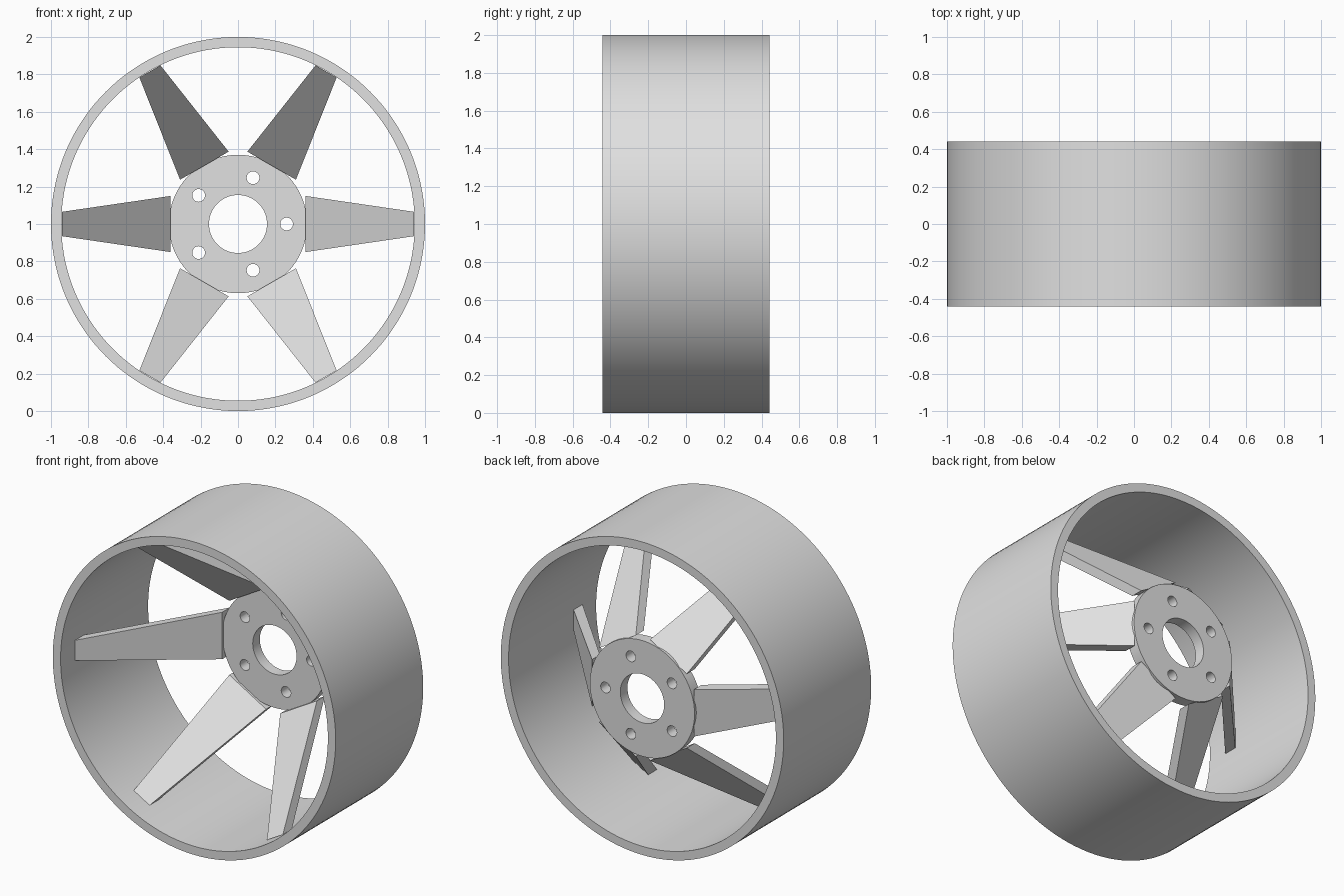
import bpy, bmesh, math

if "Cube" in bpy.data.objects:
    bpy.data.objects.remove(bpy.data.objects["Cube"])

grey = bpy.data.materials.new("light_grey")
grey.diffuse_color = (0.75, 0.75, 0.75, 1)
grey.use_nodes = True
grey.node_tree.nodes["Principled BSDF"].inputs["Base Color"].default_value = grey.diffuse_color


def make_object(name, bm):
    bmesh.ops.recalc_face_normals(bm, faces=bm.faces)
    mesh = bpy.data.meshes.new(name)
    bm.to_mesh(mesh)
    bm.free()
    mesh.materials.append(grey)
    obj = bpy.data.objects.new(name, mesh)
    bpy.context.collection.objects.link(obj)
    return obj


def smooth(obj):
    bpy.ops.object.select_all(action='DESELECT')
    obj.select_set(True)
    bpy.context.view_layer.objects.active = obj
    bpy.ops.object.shade_smooth_by_angle(angle=math.radians(30))


def ring(name, r_in, r_out, y0, y1, n):
    """Square-section ring around the wheel axle (y axis, z = 1)."""
    bm = bmesh.new()
    section = [(r_in, y0), (r_out, y0), (r_out, y1), (r_in, y1)]
    loops = []
    for i in range(n):
        a = 2 * math.pi * i / n
        loops.append([bm.verts.new((r * math.cos(a), y, 1 + r * math.sin(a)))
                      for r, y in section])
    for i in range(n):
        a, b = loops[i], loops[(i + 1) % n]
        for k in range(4):
            m = (k + 1) % 4
            bm.faces.new((a[k], a[m], b[m], b[k]))
    return make_object(name, bm)


# Wide outer rim
smooth(ring("rim", 0.945, 1.0, -0.442, 0.442, 144))

# Hub plate at the back, with a centre bore
hub = ring("hub", 0.155, 0.37, 0.37, 0.442, 96)

# Five bolt holes
for i in range(5):
    a = math.radians(72 * i)
    bpy.ops.mesh.primitive_cylinder_add(
        vertices=32, radius=0.034, depth=0.3, rotation=(math.pi / 2, 0, 0),
        location=(0.26 * math.cos(a), 0.4, 1 + 0.26 * math.sin(a)))
    cutter = bpy.context.object
    cutter.name = f"bolt_hole_cutter_{i + 1}"
    cutter.hide_render = True
    cutter.hide_set(True)
    mod = hub.modifiers.new(f"bolt_hole_{i + 1}", 'BOOLEAN')
    mod.operation = 'DIFFERENCE'
    mod.solver = 'EXACT'
    mod.object = cutter
bpy.context.view_layer.update()
cut_mesh = bpy.data.meshes.new_from_object(
    hub.evaluated_get(bpy.context.evaluated_depsgraph_get()))
hub.modifiers.clear()
hub.data = cut_mesh
for obj in [o for o in bpy.data.objects if "cutter" in o.name]:
    bpy.data.objects.remove(obj)
hub.data.materials.clear()
hub.data.materials.append(grey)
for p in hub.data.polygons:
    p.material_index = 0
smooth(hub)

# Six tapered spokes sloping forward from the hub to the rim
# Each end: radius, half width, front y, back y
ENDS = [(0.36, 0.15, 0.355, 0.435), (0.942, 0.065, -0.30, -0.21)]
for i in range(6):
    a = math.radians(60 * i)
    c, s = math.cos(a), math.sin(a)
    bm = bmesh.new()
    quads = []
    for r, w, yf, yb in ENDS:
        quads.append([bm.verts.new((r * c - t * s, y, 1 + r * s + t * c))
                      for t, y in ((-w, yf), (w, yf), (w, yb), (-w, yb))])
    bm.faces.new(quads[0])
    bm.faces.new(quads[1])
    for k in range(4):
        m = (k + 1) % 4
        bm.faces.new((quads[0][k], quads[0][m], quads[1][m], quads[1][k]))
    make_object(f"spoke_{i + 1}", bm)
